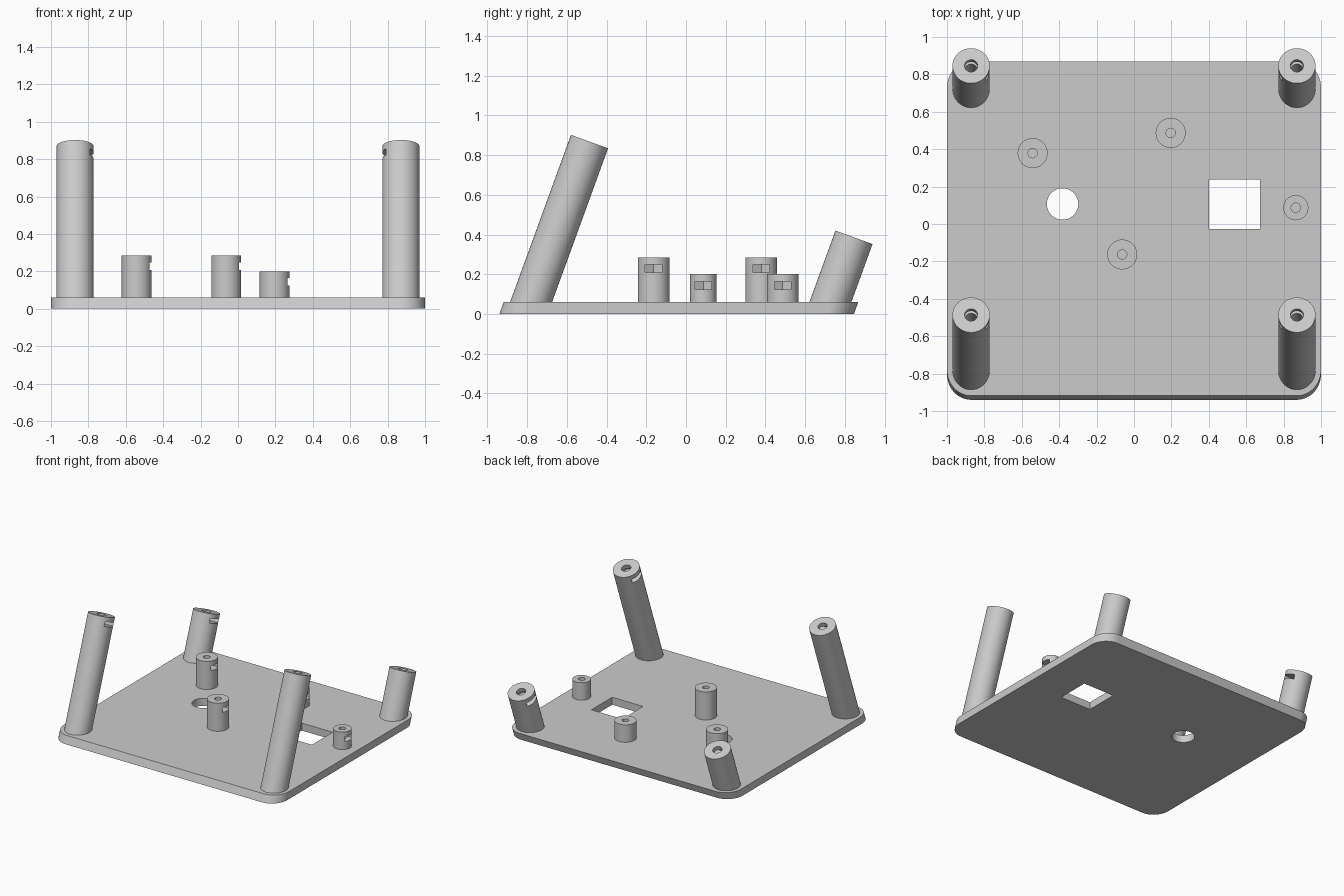
import bpy, bmesh
from math import sin, cos, tan, pi, radians
from mathutils import Matrix, Vector

default = bpy.data.objects.get("Cube")
if default:
    bpy.data.objects.remove(default, do_unlink=True)

TILT = radians(20)
PLATE_TOP = 0.06

grey = bpy.data.materials.new("light_grey")
grey.use_nodes = True
grey.diffuse_color = (0.6, 0.6, 0.6, 1)
grey.node_tree.nodes["Principled BSDF"].inputs["Base Color"].default_value = (0.6, 0.6, 0.6, 1)


def circle(r, n=64):
    return [(r * cos(2 * pi * i / n), r * sin(2 * pi * i / n)) for i in range(n)]


def prism(name, outline, z0, z1, matrix=Matrix(), lean=0, cut_below=None):
    """Extrude an outline from z0 to z1, optionally leaning in y or trimmed flat below."""
    bm = bmesh.new()
    low = [bm.verts.new((x, y, z0)) for x, y in outline]
    high = [bm.verts.new((x, y + lean, z1)) for x, y in outline]
    bm.faces.new(low[::-1])
    bm.faces.new(high)
    n = len(low)
    for i in range(n):
        j = (i + 1) % n
        bm.faces.new((low[i], low[j], high[j], high[i]))
    bm.transform(matrix)
    if cut_below is not None:
        bmesh.ops.bisect_plane(bm, geom=bm.verts[:] + bm.edges[:] + bm.faces[:],
                               plane_co=(0, 0, cut_below), plane_no=(0, 0, 1), clear_inner=True)
        bmesh.ops.holes_fill(bm, edges=[e for e in bm.edges if e.is_boundary])
    bmesh.ops.recalc_face_normals(bm, faces=bm.faces[:])
    mesh = bpy.data.meshes.new(name)
    bm.to_mesh(mesh)
    bm.free()
    mesh.materials.append(grey)
    obj = bpy.data.objects.new(name, mesh)
    bpy.context.collection.objects.link(obj)
    return obj


def activate(obj):
    bpy.ops.object.select_all(action='DESELECT')
    obj.select_set(True)
    bpy.context.view_layer.objects.active = obj


def cut(obj, cutter):
    cutter.hide_render = True
    mod = obj.modifiers.new("cut", 'BOOLEAN')
    mod.operation = 'DIFFERENCE'
    mod.solver = 'EXACT'
    mod.object = cutter
    activate(obj)
    bpy.ops.object.modifier_apply(modifier=mod.name)
    bpy.data.objects.remove(cutter, do_unlink=True)


def smooth(obj):
    activate(obj)
    bpy.ops.object.shade_smooth_by_angle(angle=radians(30))


def screw_post(name, top, length, r, hole_r, hole_depth, slot, slot_half, side, tilt=0, cut_below=None):
    """Cylinder with a screw hole in its end and a nut slot opening to one side."""
    m = Matrix.Translation(Vector(top)) @ Matrix.Rotation(-tilt, 4, 'X')
    post = prism(name, circle(r), -length, 0, m, cut_below=cut_below)
    h = slot_half
    nut = [(-1.155 * h, 0), (-0.577 * h, -h), (2 * r, -h), (2 * r, h), (-0.577 * h, h)]
    nut = [(side * x, y) for x, y in nut]
    cut(post, prism("slot_cutter", nut, -slot[1], -slot[0], m))
    cut(post, prism("hole_cutter", circle(hole_r, 32), -hole_depth, 0.05, m))
    smooth(post)


# Base plate: rounded corners, front and back edges leaning with the tall posts
rx = 0.13
ry = rx / cos(TILT)
front, back = -0.94, 0.846
outline = []
for k, (cx, cy) in enumerate([(1 - rx, back - ry), (rx - 1, back - ry),
                              (rx - 1, front + ry), (1 - rx, front + ry)]):
    for i in range(17):
        a = (k + i / 16) * pi / 2
        outline.append((cx + rx * cos(a), cy + ry * sin(a)))
plate = prism("base_plate", outline, 0, PLATE_TOP, lean=PLATE_TOP * tan(TILT))

# Round and square openings through the plate
cut(plate, prism("round_cutter", circle(0.084), -0.1, 0.2, Matrix.Translation((-0.382, 0.107, 0))))
x0, x1, y0, y1 = 0.40, 0.674, -0.027, 0.237
cut(plate, prism("square_cutter", [(x0, y0), (x1, y0), (x1, y1), (x0, y1)], -0.1, 0.2))
smooth(plate)

# Leaning corner posts, slots facing inwards
for side, label in ((-1, "right"), (1, "left")):
    for end, y, z in (("front", -0.486, 0.868), ("back", 0.846, 0.386)):
        screw_post(f"{end}_{label}_corner_post", (side * 0.871, y, z), 1.1, 0.0995, 0.035, 0.25,
                   (0.035, 0.07), 0.06, -side, TILT, cut_below=0.04)

# Small upright standoffs, slots facing +x
standoffs = [(-0.542, 0.379, 0.285, 0.08), (-0.063, -0.163, 0.285, 0.08),
             (0.196, 0.487, 0.2, 0.08), (0.865, 0.087, 0.2, 0.067)]
for i, (x, y, z, r) in enumerate(standoffs):
    screw_post(f"standoff_{i + 1}", (x, y, z), z - 0.04, r, 0.025, z - PLATE_TOP,
               (0.037, 0.077), 0.0425, 1)
